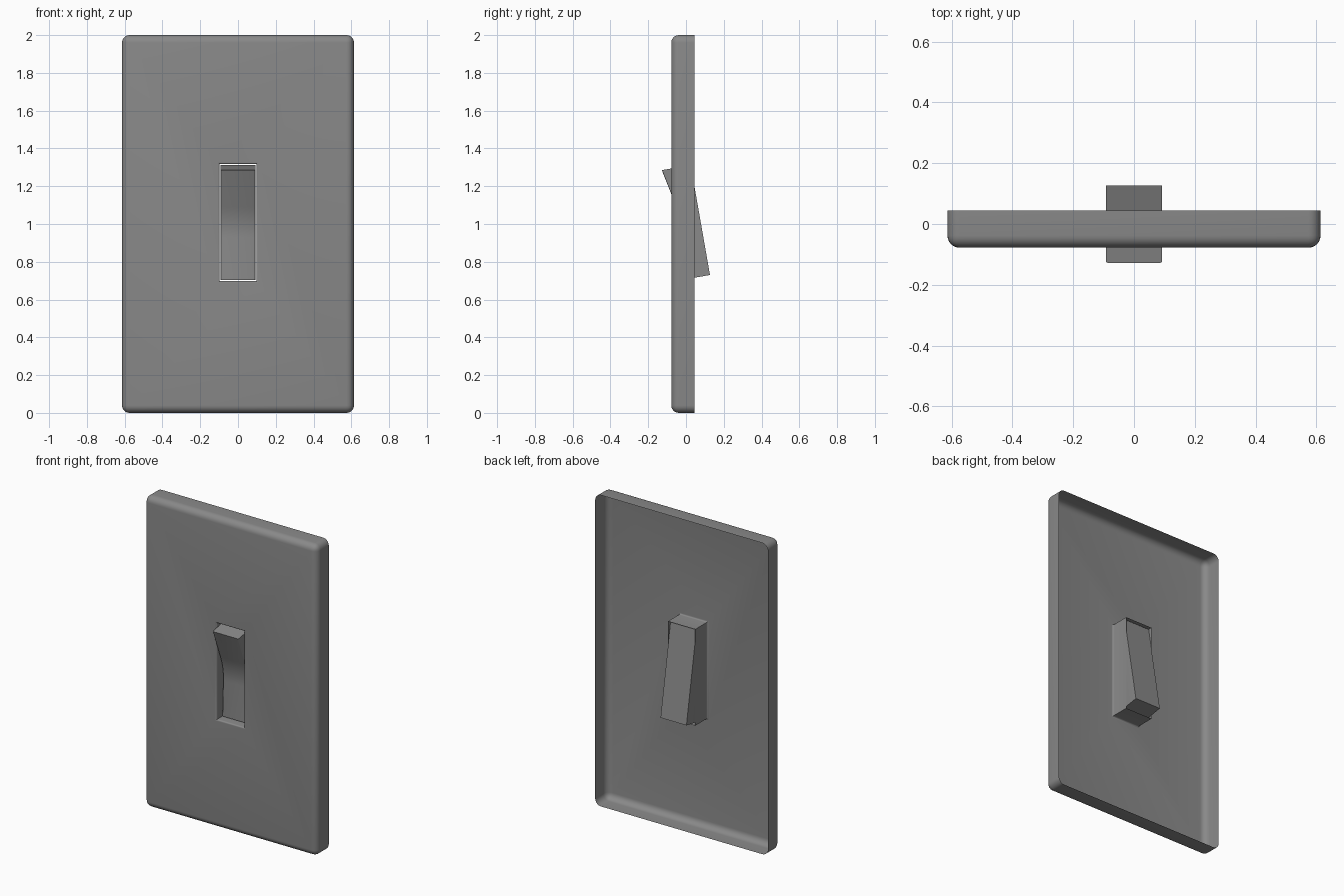
import bpy, bmesh
from mathutils import Vector
from mathutils.geometry import interpolate_bezier

cube = bpy.data.objects.get("Cube")
if cube:
    bpy.data.objects.remove(cube, do_unlink=True)

grey = bpy.data.materials.new("grey_plastic")
grey.use_nodes = True
colour = (0.25, 0.25, 0.25, 1)
grey.diffuse_color = colour
grey.node_tree.nodes["Principled BSDF"].inputs["Base Color"].default_value = colour


def finish(bm, name):
    mesh = bpy.data.meshes.new(name)
    bm.to_mesh(mesh)
    bm.free()
    mesh.materials.append(grey)
    obj = bpy.data.objects.new(name, mesh)
    bpy.context.collection.objects.link(obj)
    bpy.ops.object.select_all(action='DESELECT')
    bpy.context.view_layer.objects.active = obj
    obj.select_set(True)
    bpy.ops.object.shade_smooth_by_angle(angle=0.6)
    return obj


def edges_of(bm, pairs):
    return [bm.edges.get(pair) for pair in pairs]


def loop_pairs(ring):
    return [(ring[i], ring[(i + 1) % 4]) for i in range(4)]


# Wall plate: open-backed shell, with a sleeve running back from the opening
FRONT, BACK = -0.078, 0.045
bm = bmesh.new()


def rectangle(half_width, bottom, top, y):
    corners = ((-1, bottom), (1, bottom), (1, top), (-1, top))
    return [bm.verts.new((s * half_width, y, z)) for s, z in corners]


rings = [rectangle(0.614, 0, 2, BACK), rectangle(0.614, 0, 2, FRONT),
         rectangle(0.097, 0.698, 1.317, FRONT), rectangle(0.097, 0.698, 1.317, BACK)]
for a, b in zip(rings, rings[1:]):
    for i in range(4):
        j = (i + 1) % 4
        bm.faces.new((a[i], a[j], b[j], b[i]))
opening = edges_of(bm, loop_pairs(rings[2]))
outline = edges_of(bm, loop_pairs(rings[1]) + list(zip(rings[0], rings[1])))
bmesh.ops.bevel(bm, geom=opening, offset=0.01, segments=4, profile=0.5, affect='EDGES')
outline = [e for e in outline if e.is_valid]
bmesh.ops.bevel(bm, geom=outline, offset=0.04, segments=6, profile=0.5, affect='EDGES')
bmesh.ops.recalc_face_normals(bm, faces=bm.faces)
# Face the large front panel forwards
front = max(bm.faces, key=lambda f: f.calc_area())
if front.normal.y > 0:
    bmesh.ops.reverse_faces(bm, faces=bm.faces)
finish(bm, "wall_plate")

# Rocker: bent side profile (y, z) with a soft fold, extruded across
tip, fold, foot = (Vector(p) for p in ((-0.128, 1.285), (-0.018, 1.008), (-0.029, 0.703)))
start, end = fold.lerp(tip, 0.3), fold.lerp(foot, 0.26)
curve = interpolate_bezier(start, start.lerp(fold, 0.65), end.lerp(fold, 0.65), end, 10)
front_line = [tip] + [Vector(p[:2]) for p in curve] + [foot]
profile = front_line + [Vector((0.127, 0.73)), Vector((0.025, 1.312))]

bm = bmesh.new()
sides = [[bm.verts.new((x, p.x, p.y)) for p in profile] for x in (-0.092, 0.092)]
for side in sides:
    bm.faces.new(side)
count = len(profile)
for i in range(count):
    j = (i + 1) % count
    bm.faces.new((sides[0][i], sides[0][j], sides[1][j], sides[1][i]))
bmesh.ops.recalc_face_normals(bm, faces=bm.faces)
rim = [bm.edges.get((s[i], s[i + 1])) for s in sides for i in range(len(front_line) - 1)]
bmesh.ops.bevel(bm, geom=rim, offset=0.006, segments=3, profile=0.5, affect='EDGES')
finish(bm, "rocker_switch")
